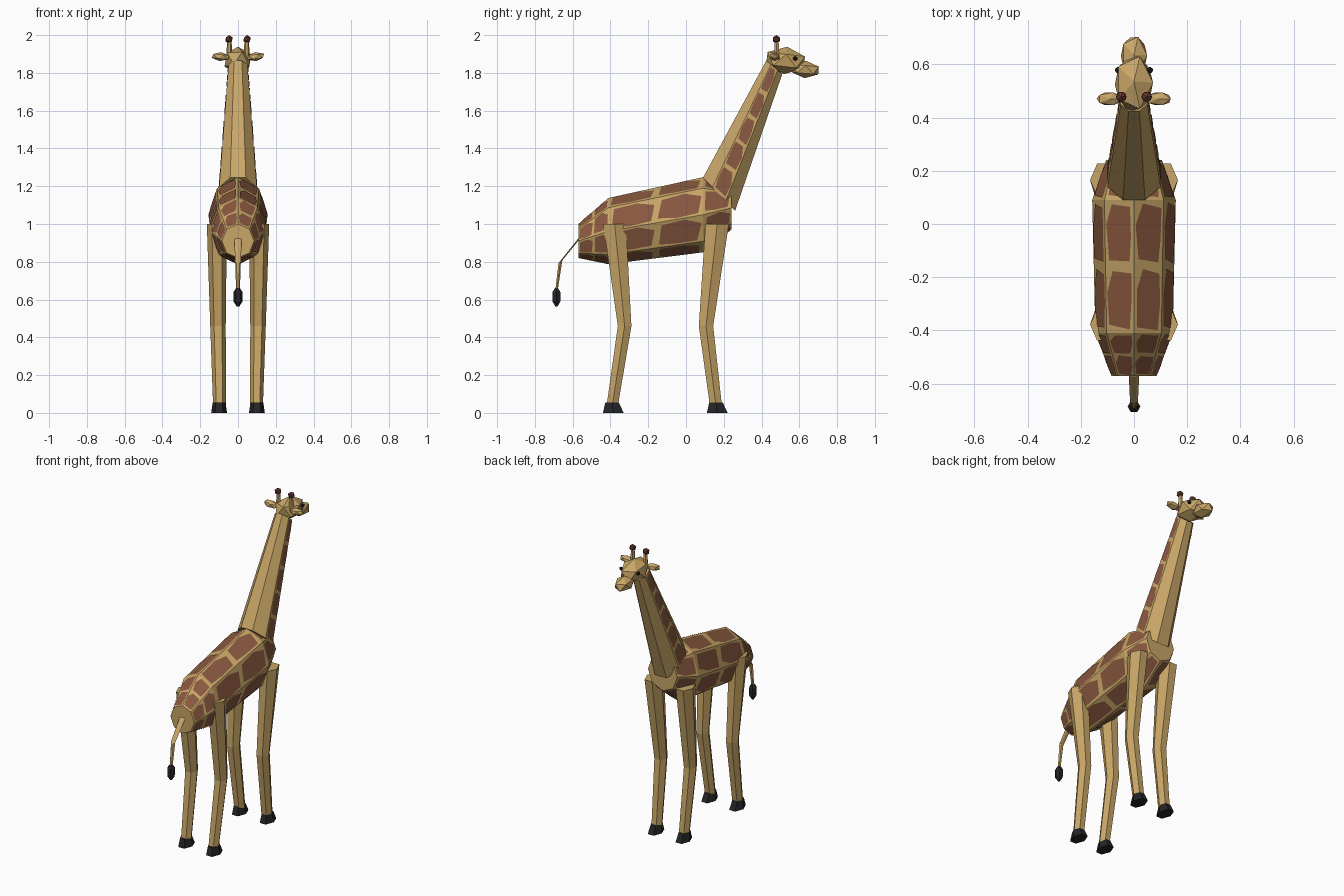
import bpy, bmesh, math, random
from mathutils import Vector, Matrix

if "Cube" in bpy.data.objects:
    bpy.data.objects.remove(bpy.data.objects["Cube"])

random.seed(4)


def material(name, rgb):
    m = bpy.data.materials.new(name)
    m.diffuse_color = (*rgb, 1)
    m.use_nodes = True
    m.node_tree.nodes["Principled BSDF"].inputs["Base Color"].default_value = m.diffuse_color
    return m


TAN = material("tan", (0.58, 0.38, 0.135))
BROWN = material("patch brown", (0.25, 0.098, 0.05))
DARK = material("dark brown", (0.14, 0.04, 0.03))
BLACK = material("hoof black", (0.018, 0.018, 0.02))


def finish(bm, name, mat, recalc=True):
    if recalc:
        bmesh.ops.recalc_face_normals(bm, faces=bm.faces)
    me = bpy.data.meshes.new(name)
    bm.to_mesh(me)
    bm.free()
    me.materials.append(mat)
    ob = bpy.data.objects.new(name, me)
    bpy.context.collection.objects.link(ob)
    return ob


def ring(center, u, v, n, phase=0.0):
    """n-sided loop around center, spanned by half-axis vectors u and v."""
    c, u, v = Vector(center), Vector(u), Vector(v)
    angles = [2 * math.pi * (i + phase) / n for i in range(n)]
    return [c + u * math.cos(a) + v * math.sin(a) for a in angles]


def loft(name, rings, mat):
    bm = bmesh.new()
    loops = [[bm.verts.new(p) for p in r] for r in rings]
    n = len(loops[0])
    for a, b in zip(loops, loops[1:]):
        for i in range(n):
            j = (i + 1) % n
            bm.faces.new((a[i], a[j], b[j], b[i]))
    bm.faces.new(loops[0])
    bm.faces.new(loops[-1])
    return finish(bm, name, mat)


def blob(name, center, size, mat, tilt=0.0, axis='X', detail=1):
    """Faceted ball stretched to the given half sizes."""
    bm = bmesh.new()
    bmesh.ops.create_icosphere(bm, subdivisions=detail, radius=1)
    bm.transform(Matrix.Translation(center) @ Matrix.Rotation(tilt, 4, axis)
                 @ Matrix.Diagonal((*size, 1)))
    return finish(bm, name, mat)


PATCH = [(.07, .14), (.45, .07), (.9, .1), (.95, .72), (.62, .93), (.1, .88)]


def patches(name, rings, counts, sides):
    """Thin irregular plates on chosen sides of a loft, counts per segment."""
    bm = bmesh.new()
    n = len(rings[0])
    for a, b, count in zip(rings, rings[1:], counts):
        axis = (sum(a, Vector()) + sum(b, Vector())) / (2 * n)
        for i in sides:
            j = (i + 1) % n
            normal = (b[j] - a[i]).cross(b[i] - a[j]).normalized()
            middle = (a[i] + a[j] + b[i] + b[j]) / 4
            if normal.dot(middle - axis) < 0:
                normal.negate()
            for k in range(count):
                pts = []
                for s, t in PATCH:
                    s = (k + s + random.uniform(-.03, .03)) / count
                    t += random.uniform(-.03, .03)
                    p = a[i].lerp(b[i], s).lerp(a[j].lerp(b[j], s), t)
                    pts.append(bm.verts.new(p + normal * 0.003))
                f = bm.faces.new(pts)
                f.normal_update()
                if f.normal.dot(normal) < 0:
                    f.normal_flip()
    return finish(bm, name, BROWN, recalc=False)


# Body: octagonal barrel with a ridge along the back (y, bottom, top, half width)
body = [ring((0, y, (lo + hi) / 2), (w, 0, 0), (0, 0, (hi - lo) / 2), 8)
        for y, lo, hi, w in [(-.57, .82, 1.0, .085), (-.41, .787, 1.138, .145),
                             (.09, .85, 1.248, .157), (.24, .97, 1.2, .105)]]
loft("body", body, TAN)
patches("body_patches", body, (2, 2, 1), range(8))

# Neck: octagon with flat nape, patches on its two flanks
K = 1 / math.cos(math.pi / 8)
neck = []
for nape, throat, w in [((.09, 1.245), (.26, 1.07), .1), ((.425, 1.865), (.51, 1.795), .05)]:
    p, q = Vector((0, *nape)), Vector((0, *throat))
    neck.append(ring((p + q) / 2, (w * K, 0, 0), (q - p) * K / 2, 8, .5))
loft("neck", neck, TAN)
patches("neck_patches", neck, (5,), (3, 7))

# Head
blob("skull", (0, .527, 1.866), (.08, .117, .073), TAN, -.12)
blob("muzzle", (0, .632, 1.818), (.055, .082, .046), TAN, -.08)

for side, s in (("left", -1), ("right", 1)):
    # Ears, horns and eyes
    blob(side + "_ear", (s * .093, .47, 1.886), (.052, .028, .024), TAN, s * -.1, 'Y')
    loft(side + "_horn", [ring((s * .046, .48, z), (r, 0, 0), (0, r, 0), 6)
                          for z, r in [(1.87, .016), (1.975, .012)]], TAN)
    blob(side + "_horn_knob", (s * .048, .478, 1.978), (.022, .022, .022), DARK)
    blob(side + "_eye", (s * .06, .578, 1.876), (.013, .013, .013), BLACK)

    # Legs: six-sided, bent at the knee (z, y centre, y half, x centre, x half)
    for end, stations, hoof_y in (
            ("front", [(1.0, .165, .062, .112, .053), (.46, .106, .038, .106, .041),
                       (.04, .158, .032, .098, .034)], .165),
            ("rear", [(1.0, -.378, .06, .112, .053), (.46, -.325, .036, .106, .041),
                      (.04, -.39, .03, .098, .034)], -.385)):
        loft(f"{side}_{end}_leg", [ring((s * x, y, z), (rx, 0, 0), (0, ry / .866, 0), 6)
                                   for z, y, ry, x, rx in stations], TAN)
        loft(f"{side}_{end}_hoof", [ring((s * .1, hoof_y + dy, z), (rx, 0, 0), (0, ry / .866, 0), 6)
                                    for z, dy, rx, ry in [(0, 0, .042, .055),
                                                          (.054, -.006, .034, .036)]], BLACK)

# Tail and tuft
loft("tail", [ring((0, y, z), (r, 0, 0), (0, r * .8, r * .6), 6)
              for y, z, r in [(-.56, .93, .02), (-.665, .8, .015), (-.685, .65, .01)]], TAN)
loft("tail_tuft", [ring((0, -.686, z), (r, 0, 0), (0, r, 0), 6)
                   for z, r in [(.66, .01), (.64, .024), (.59, .024), (.562, .006)]], BLACK)
